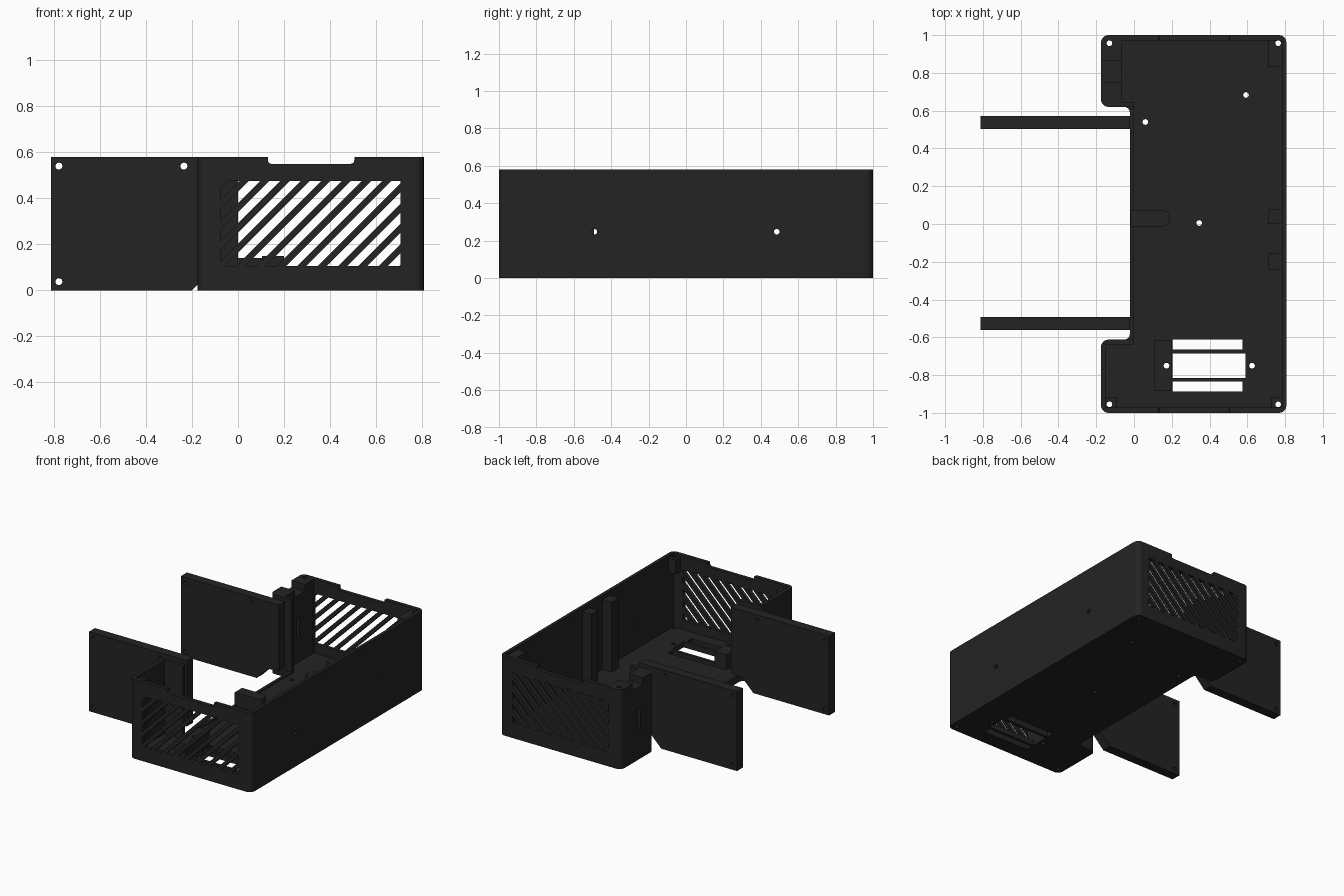
import bpy, bmesh, math
from mathutils import Vector

if "Cube" in bpy.data.objects:
    bpy.data.objects.remove(bpy.data.objects["Cube"])

mat = bpy.data.materials.new("charcoal")
mat.diffuse_color = (0.017, 0.017, 0.017, 1)
mat.use_nodes = True
mat.node_tree.nodes["Principled BSDF"].inputs["Base Color"].default_value = mat.diffuse_color


def rounded(corners):
    """Outline from (x, y, radius) corners, with arcs where radius > 0."""
    out = []
    n = len(corners)
    for i, (x, y, r) in enumerate(corners):
        p = Vector((x, y))
        if r == 0:
            out.append((x, y))
            continue
        u = (Vector(corners[i - 1][:2]) - p).normalized()
        v = (Vector(corners[(i + 1) % n][:2]) - p).normalized()
        c = p + (u + v) * r
        for k in range(7):
            t = k / 6 * math.pi / 2
            q = c - v * r * math.cos(t) - u * r * math.sin(t)
            out.append((q.x, q.y))
    return out


def prisms(name, polys, axis, a, b):
    """Extrude 2D outlines along an axis from a to b."""
    place = {'x': lambda p, h: (h, p[0], p[1]),
             'y': lambda p, h: (p[0], h, p[1]),
             'z': lambda p, h: (p[0], p[1], h)}[axis]
    bm = bmesh.new()
    for pts in polys:
        lo = [bm.verts.new(place(p, a)) for p in pts]
        hi = [bm.verts.new(place(p, b)) for p in pts]
        bm.faces.new(lo)
        bm.faces.new(hi)
        for i in range(len(pts)):
            j = (i + 1) % len(pts)
            bm.faces.new((lo[i], lo[j], hi[j], hi[i]))
    bmesh.ops.recalc_face_normals(bm, faces=bm.faces)
    me = bpy.data.meshes.new(name)
    bm.to_mesh(me)
    bm.free()
    me.materials.append(mat)
    ob = bpy.data.objects.new(name, me)
    bpy.context.collection.objects.link(ob)
    return ob


def box(name, x0, x1, y0, y1, z0, z1):
    return prisms(name, [[(x0, y0), (x1, y0), (x1, y1), (x0, y1)]], 'z', z0, z1)


def circle(x, y, r=0.015, n=20):
    return [(x + r * math.cos(2 * math.pi * k / n),
             y + r * math.sin(2 * math.pi * k / n)) for k in range(n)]


def combine(target, other, op='DIFFERENCE'):
    bpy.context.view_layer.objects.active = target
    m = target.modifiers.new("b", 'BOOLEAN')
    m.operation, m.solver, m.object = op, 'EXACT', other
    bpy.ops.object.modifier_apply(modifier=m.name)
    bpy.data.objects.remove(other)


def clip(poly, side, c):
    """Keep the part of poly where side * (x - z - c) >= 0."""
    out = []
    for i, p in enumerate(poly):
        q = poly[(i + 1) % len(poly)]
        dp, dq = side * (p[0] - p[1] - c), side * (q[0] - q[1] - c)
        if dp >= 0:
            out.append(p)
        if dp * dq < 0:
            t = dp / (dp - dq)
            out.append((p[0] + t * (q[0] - p[0]), p[1] + t * (q[1] - p[1])))
    return out


# Case: C-shaped footprint, hollowed from the top
H, FL, R = 0.58, 0.04, 0.04
case = prisms("case", [rounded([
    (-0.175, -1, R), (0.807, -1, R), (0.807, 1, R), (-0.175, 1, R),
    (-0.175, 0.62, R), (-0.022, 0.62, 0.03), (-0.022, -0.612, 0.03),
    (-0.175, -0.612, R)])], 'z', 0, H)
combine(case, box("cavity", 0, 0.783, -0.972, 0.972, FL, 1))
combine(case, box("front_wing_cavity", -0.15, 0.05, -0.972, -0.637, FL, 1))
combine(case, box("back_wing_cavity", -0.065, 0.05, 0.645, 0.972, FL, 1))
combine(case, box("side_opening", -0.3, 0.05, -0.612, 0.62, FL + 0.01, 1))

# Wall posts, corner bosses, fan block and floor boss
for args in [(0.71, 0.79, -0.24, -0.155, 0.03, 0.55),
             (0.71, 0.79, 0.0, 0.08, 0.03, 0.55),
             (0.71, 0.79, 0.83, 0.98, 0.46, 0.562),
             (0.725, 0.79, -0.98, -0.915, 0.46, 0.562),
             (-0.16, -0.09, -0.98, -0.915, 0.03, 0.562),
             (0.105, 0.2, -0.885, -0.617, 0.03, 0.15)]:
    combine(case, box("post", *args), 'UNION')
boss = prisms("floor_boss", [rounded([
    (-0.018, -0.012, 0), (0.19, -0.012, 0.04), (0.19, 0.073, 0.04),
    (-0.018, 0.073, 0)])], 'z', 0.03, 0.14)
combine(case, boss, 'UNION')

# Notch in the top rim of both end walls
combine(case, prisms("rim_notch", [rounded([
    (0.13, 0.55, 0.015), (0.505, 0.55, 0.015), (0.505, 0.7, 0),
    (0.13, 0.7, 0)])], 'y', -1.1, 1.1))

# Diagonal vent slots in both end walls
rect = [(-0.075, 0.105), (0.705, 0.105), (0.705, 0.475), (-0.075, 0.475)]
slots = []
for k in range(-12, 2):
    c = 0.545 + k * 0.0885
    s = clip(clip(rect, 1, c), -1, c + 0.049)
    if len(s) > 2:
        slots.append(s)
for a, b in ((-1.1, -0.96), (0.96, 1.1)):
    combine(case, prisms("vent_slots", slots, 'y', a, b))

# Back wing: stepped top and a narrow slot through the side
combine(case, box("wing_step", -0.3, -0.06, 0.75, 0.865, 0.53, 1))
combine(case, box("wing_slot", -0.3, -0.04, 0.775, 0.805, 0.22, 0.37))

# Floor openings
for args in [(0.205, 0.575, -0.887, -0.835), (0.205, 0.59, -0.815, -0.685),
             (0.205, 0.575, -0.664, -0.612)]:
    combine(case, box("floor_opening", *args, -0.1, 0.2))

# Screw holes: floor, corners and right wall
combine(case, prisms("floor_holes", [circle(*p) for p in (
    (0.06, 0.54), (0.593, 0.683), (0.345, 0.005), (0.172, -0.75),
    (0.625, -0.75), (-0.13, 0.957), (0.763, 0.957), (0.763, -0.955),
    (-0.13, -0.955))], 'z', -0.1, 1))
combine(case, prisms("wall_holes", [circle(-0.49, 0.247), circle(0.485, 0.247)],
                     'x', 0.75, 0.9))

# Two upright side panels with chamfered lower corner
panels = []
for name, y0, y1 in (("front_panel", -0.562, -0.492), ("back_panel", 0.502, 0.572)):
    p = prisms(name, [[(-0.813, 0), (-0.2, 0), (-0.11, 0.09), (-0.02, 0.1),
                       (-0.02, H), (-0.813, H)]], 'y', y0, y1)
    combine(p, prisms("panel_holes", [circle(-0.778, 0.54), circle(-0.235, 0.54),
                                      circle(-0.778, 0.038)], 'y', y0 - 0.1, y1 + 0.1))
    panels.append(p)

for ob in [case] + panels:
    bpy.ops.object.select_all(action='DESELECT')
    ob.select_set(True)
    bpy.context.view_layer.objects.active = ob
    bpy.ops.object.shade_smooth_by_angle(angle=math.radians(30))
